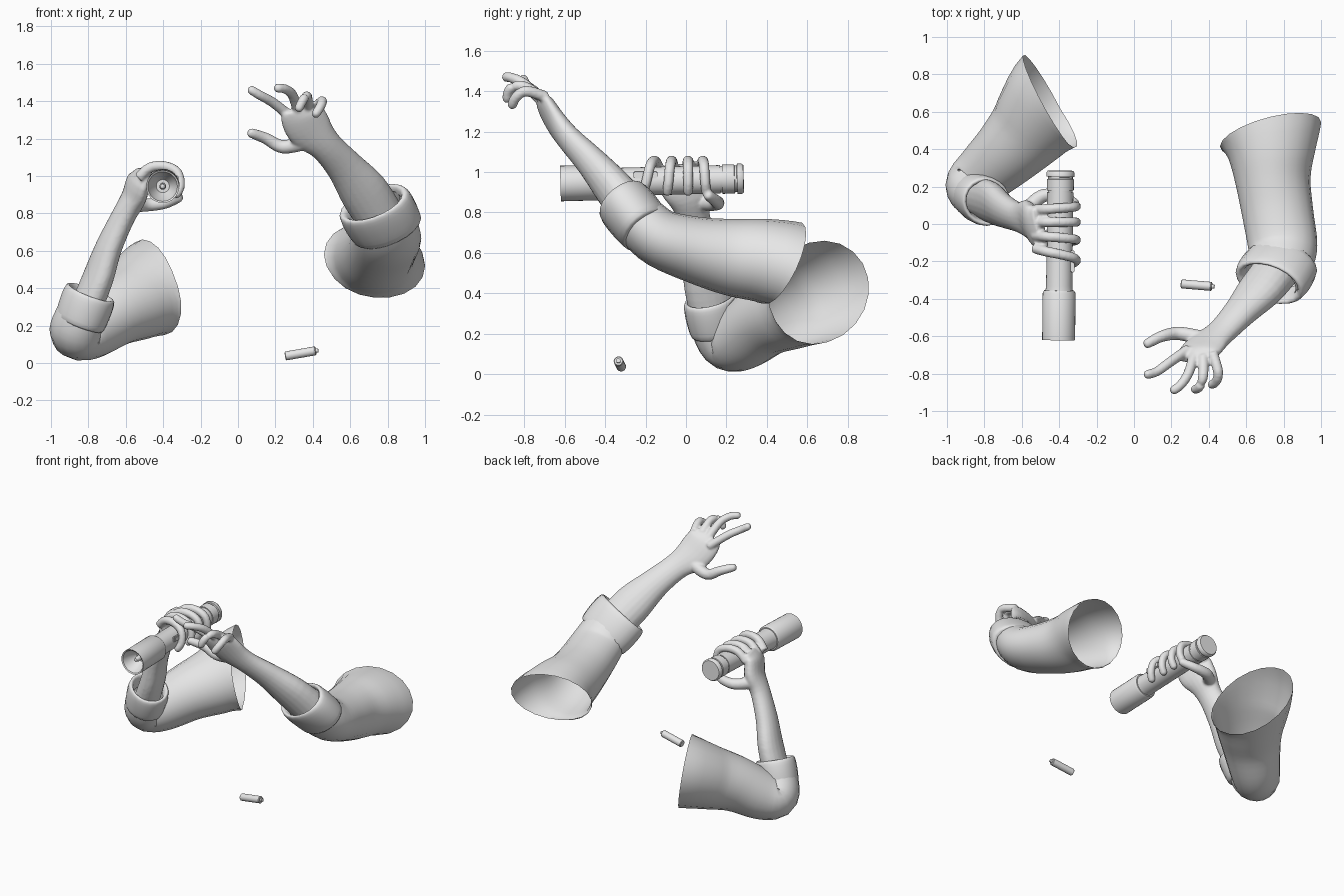
import bpy, bmesh, math
from mathutils import Vector

cube = bpy.data.objects.get("Cube")
if cube:
    bpy.data.objects.remove(cube, do_unlink=True)

grey = bpy.data.materials.new("plain grey")
grey.use_nodes = True
grey.diffuse_color = (0.8, 0.8, 0.8, 1)
grey.node_tree.nodes["Principled BSDF"].inputs["Base Color"].default_value = (0.8, 0.8, 0.8, 1)


def smooth_rings(rings, steps):
    """Catmull-Rom interpolation of rings made of centre, half width, half thickness."""
    out = []
    last = len(rings) - 1
    for i in range(last):
        p0, p1 = rings[max(i - 1, 0)], rings[i]
        p2, p3 = rings[i + 1], rings[min(i + 2, last)]
        for k in range(steps):
            t = k / steps
            out.append([b + 0.5 * t * (c - a + t * (2 * a - 5 * b + 4 * c - d
                        + t * (3 * (b - c) + d - a)))
                        for a, b, c, d in zip(p0, p1, p2, p3)])
    out.append(list(rings[last]))
    return out


def loft(bm, rings, ref, steps=4, seg=20, axis=None, start=None, caps=True):
    """Skin elliptical rings along a path; ref points along the half width."""
    rings = smooth_rings(rings, steps)
    centres = [Vector(r[:3]) for r in rings]
    loops = []
    for i, (c, r) in enumerate(zip(centres, rings)):
        if axis:
            tangent = Vector(axis).normalized()
        else:
            ahead = centres[min(i + 1, len(centres) - 1)]
            tangent = (ahead - centres[max(i - 1, 0)]).normalized()
        if start:
            tangent = Vector(start).normalized().lerp(tangent, min(1, i / steps)).normalized()
        wide = Vector(ref)
        wide = (wide - tangent * wide.dot(tangent)).normalized()
        thick = tangent.cross(wide)
        loop = []
        for j in range(seg):
            a = math.tau * j / seg
            loop.append(bm.verts.new(c + wide * r[3] * math.cos(a) + thick * r[4] * math.sin(a)))
        loops.append(loop)
    for low, high in zip(loops, loops[1:]):
        for j in range(seg):
            n = (j + 1) % seg
            bm.faces.new((low[j], low[n], high[n], high[j]))
    if caps:
        bm.faces.new(loops[0][::-1])
        bm.faces.new(loops[-1])


def finish(name, bm, blend=False, angle=40):
    bmesh.ops.recalc_face_normals(bm, faces=bm.faces)
    mesh = bpy.data.meshes.new(name)
    bm.to_mesh(mesh)
    bm.free()
    mesh.materials.append(grey)
    obj = bpy.data.objects.new(name, mesh)
    bpy.context.collection.objects.link(obj)
    bpy.ops.object.select_all(action='DESELECT')
    obj.select_set(True)
    bpy.context.view_layer.objects.active = obj
    if blend:
        # Fuse palm and fingers into one soft skin
        remesh = obj.modifiers.new("fuse", 'REMESH')
        remesh.mode = 'VOXEL'
        remesh.voxel_size = 0.008
        remesh.use_smooth_shade = True
        soften = obj.modifiers.new("soften", 'SMOOTH')
        soften.factor = 0.5
        soften.iterations = 5
        bpy.ops.object.shade_smooth()
    else:
        bpy.ops.object.shade_smooth_by_angle(angle=math.radians(angle))
    return obj


def digit(bm, points, base, tip):
    n = len(points) - 1
    rings = []
    for i, p in enumerate(points):
        r = base + (tip - base) * i / n
        rings.append((*p, r, r))
    end = Vector(points[-1])
    reach = (end - Vector(points[-2])).normalized() * tip * 0.7
    rings.append((*(end + reach), tip * 0.5, tip * 0.5))
    loft(bm, rings, (0.31, 0.9, 0.3), seg=12)


def arm(name, rings, ref, fingers, thumb):
    bm = bmesh.new()
    loft(bm, rings, ref)
    for points in fingers:
        digit(bm, points, 0.029, 0.024)
    digit(bm, thumb, 0.042, 0.026)
    finish(name, bm, blend=True)


def sleeve(name, rings, ref, start):
    bm = bmesh.new()
    loft(bm, rings, ref, start=start, caps=False)
    finish(name, bm, angle=60)


def cuff(name, a, b, wide, thick, ref):
    """Rolled band of cloth with a rounded lip turned inwards."""
    a, b = Vector(a), Vector(b)
    rings = []
    for along, size in ((-0.05, 0.85), (0, 1), (0.5, 1.06), (0.92, 1.04),
                        (1.05, 0.95), (0.95, 0.82), (0.5, 0.72)):
        rings.append((*a.lerp(b, along), wide * size, thick * size))
    bm = bmesh.new()
    loft(bm, rings, ref, steps=3, axis=b - a, caps=False)
    finish(name, bm, angle=60)


def lathe(name, a, b, profile, seg=32):
    a, b = Vector(a), Vector(b)
    axis = (b - a).normalized()
    bm = bmesh.new()
    loft(bm, [(*(a + axis * d), r, r) for d, r in profile], (0, 0.1, 1),
         steps=1, seg=seg, axis=axis)
    finish(name, bm, angle=35)


# Right arm, bent upwards at the elbow, gripping the torch
bend = (-0.75, 0.52, 0.4)
sleeve("right_sleeve", [
    (-0.455, 0.655, 0.405, 0.295, 0.245), (-0.54, 0.53, 0.34, 0.235, 0.215),
    (-0.66, 0.40, 0.275, 0.195, 0.185), (-0.79, 0.28, 0.185, 0.165, 0.165),
    (-0.86, 0.21, 0.165, 0.15, 0.145), (-0.85, 0.16, 0.23, 0.14, 0.13),
    (-0.82, 0.13, 0.32, 0.125, 0.11)], bend, (-0.87, -0.45, -0.14))
cuff("right_cuff", (-0.845, 0.15, 0.22), (-0.79, 0.12, 0.37), 0.14, 0.125, bend)

fingers = []
for y, lean in ((-0.13, -0.05), (-0.06, -0.02), (0.01, 0), (0.075, 0.015)):
    arc = ((-0.53, 0.99), (-0.47, 1.045), (-0.39, 1.052), (-0.325, 1.02),
           (-0.308, 0.95), (-0.33, 0.90))
    fingers.append([(x, y + lean * i / 3, z) for i, (x, z) in enumerate(arc)])
arm("right_arm_and_hand", [
    (-0.83, 0.14, 0.25, 0.11, 0.085), (-0.75, 0.11, 0.45, 0.125, 0.078),
    (-0.69, 0.07, 0.62, 0.1, 0.068), (-0.615, 0.035, 0.78, 0.085, 0.062),
    (-0.56, 0.02, 0.88, 0.115, 0.06), (-0.53, -0.02, 0.97, 0.13, 0.05),
    (-0.5, -0.02, 1.03, 0.11, 0.025)], (-0.3, 0.95, 0.1), fingers,
    [(-0.57, 0.08, 0.85), (-0.49, 0.15, 0.845), (-0.39, 0.15, 0.855), (-0.315, 0.11, 0.885)])

# Left arm, reaching forwards with an open hand
across = (1, 0, 0)
sleeve("left_sleeve", [
    (0.73, 0.48, 0.55, 0.28, 0.22), (0.735, 0.36, 0.565, 0.23, 0.205),
    (0.745, 0.22, 0.58, 0.2, 0.19), (0.77, 0.05, 0.615, 0.19, 0.165),
    (0.795, -0.12, 0.67, 0.185, 0.145), (0.78, -0.22, 0.75, 0.17, 0.135),
    (0.73, -0.3, 0.83, 0.15, 0.12)], across, (0.25, -0.85, 0.4))
cuff("left_cuff", (0.8, -0.2, 0.715), (0.725, -0.31, 0.85), 0.195, 0.135, across)
arm("left_arm_and_hand", [
    (0.76, -0.25, 0.78, 0.13, 0.11), (0.67, -0.36, 0.92, 0.13, 0.095),
    (0.57, -0.47, 1.05, 0.1, 0.075), (0.47, -0.575, 1.16, 0.09, 0.06),
    (0.39, -0.64, 1.24, 0.12, 0.05), (0.345, -0.69, 1.32, 0.12, 0.042),
    (0.335, -0.715, 1.36, 0.1, 0.025)], (0.9, 0, 0.4), [
    [(0.29, -0.67, 1.31), (0.19, -0.74, 1.39), (0.12, -0.79, 1.43), (0.07, -0.805, 1.46)],
    [(0.32, -0.71, 1.35), (0.29, -0.8, 1.435), (0.25, -0.86, 1.465), (0.21, -0.89, 1.47)],
    [(0.37, -0.71, 1.37), (0.37, -0.81, 1.425), (0.35, -0.87, 1.41), (0.325, -0.885, 1.36)],
    [(0.42, -0.69, 1.37), (0.45, -0.79, 1.4), (0.44, -0.84, 1.37), (0.415, -0.86, 1.33)]],
    [(0.36, -0.61, 1.18), (0.24, -0.585, 1.155), (0.15, -0.6, 1.2), (0.07, -0.64, 1.23)])

# Torch: dished head with a bulb, slim body, ridged tail cap
lathe("torch", (-0.403, -0.62, 0.943), (-0.393, 0.285, 0.967), [
    (0.03, 0.001), (0.035, 0.012), (0.06, 0.018), (0.1, 0.018), (0.1, 0.035),
    (0.05, 0.065), (0.005, 0.079), (0, 0.088), (0.25, 0.088), (0.265, 0.08),
    (0.265, 0.073), (0.29, 0.07), (0.79, 0.07), (0.79, 0.066), (0.8, 0.066),
    (0.8, 0.072), (0.86, 0.072), (0.862, 0.066), (0.872, 0.066), (0.874, 0.075),
    (0.895, 0.075), (0.905, 0.068), (0.905, 0.001)])

# Sliding switch on the torch's side
bm = bmesh.new()
bmesh.ops.create_cube(bm, size=1)
bmesh.ops.scale(bm, vec=(0.02, 0.12, 0.035), verts=bm.verts)
bmesh.ops.translate(bm, vec=(-0.329, -0.2, 0.985), verts=bm.verts)
bmesh.ops.bevel(bm, geom=bm.edges[:], offset=0.005, segments=2, affect='EDGES')
finish("torch_switch", bm)

# Loose battery with its contact nub
lathe("battery", (0.253, -0.32, 0.037), (0.43, -0.335, 0.068), [
    (0, 0.001), (0, 0.02), (0.004, 0.024), (0.162, 0.024), (0.166, 0.02),
    (0.166, 0.011), (0.18, 0.011), (0.18, 0.001)], seg=20)
